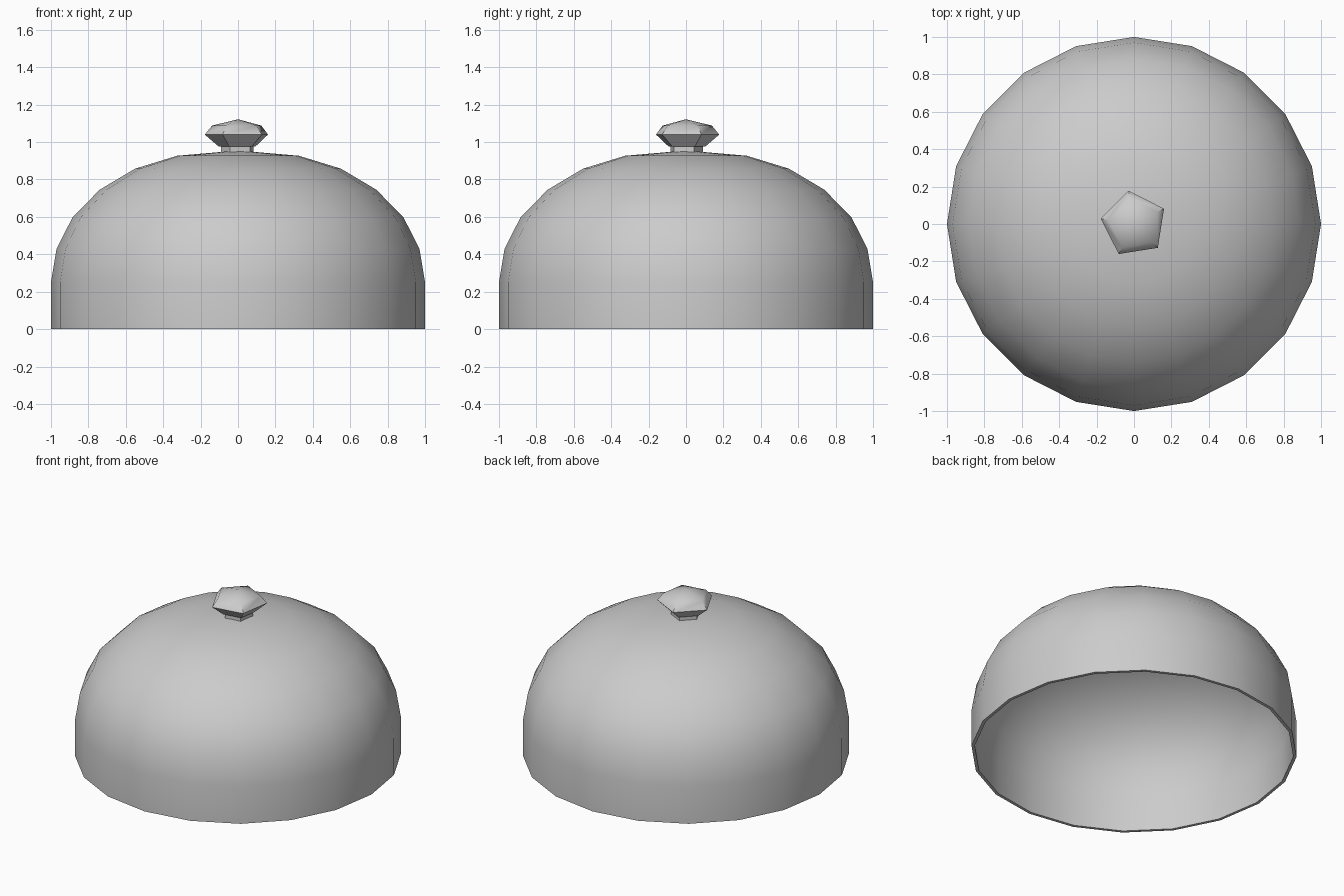
import bpy, bmesh, math

if "Cube" in bpy.data.objects:
    bpy.data.objects.remove(bpy.data.objects["Cube"])


def lathe(name, profile, sides, start=0.0, smooth_angle=30):
    """Revolve (radius, z) points around z; zero radius becomes a pole."""
    bm = bmesh.new()
    rings = []
    for r, z in profile:
        if r == 0:
            rings.append([bm.verts.new((0, 0, z))] * sides)
        else:
            rings.append([bm.verts.new((r * math.cos(start + math.tau * i / sides),
                                        r * math.sin(start + math.tau * i / sides), z))
                          for i in range(sides)])
    for a, b in zip(rings, rings[1:]):
        for i in range(sides):
            j = (i + 1) % sides
            bm.faces.new(list(dict.fromkeys((a[i], a[j], b[j], b[i]))))
    bmesh.ops.recalc_face_normals(bm, faces=bm.faces)
    mesh = bpy.data.meshes.new(name)
    bm.to_mesh(mesh)
    bm.free()
    obj = bpy.data.objects.new(name, mesh)
    bpy.context.collection.objects.link(obj)
    bpy.ops.object.select_all(action='DESELECT')
    obj.select_set(True)
    bpy.context.view_layer.objects.active = obj
    bpy.ops.object.shade_smooth_by_angle(angle=math.radians(smooth_angle))
    return obj


# Hollow dome: outer skin from the top down, then inner skin back up
outer = [(0, 0.955), (0.325, 0.927), (0.55, 0.858), (0.74, 0.745),
         (0.885, 0.597), (0.97, 0.43), (1.0, 0.25), (1.0, 0.0)]
t = 0.02
inner = [(r * (1 - t), z * (1 - t)) for r, z in reversed(outer)]
lathe("dome_cover", outer + inner, 20, smooth_angle=40)

# Five-sided knob on a short neck
twist = math.radians(27)
lathe("knob_neck", [(0, 0.94), (0.092, 0.94), (0.092, 0.978), (0, 0.978)], 5, twist)
lathe("knob", [(0, 0.976), (0.104, 0.976), (0.18, 1.04), (0.14, 1.088), (0, 1.122)],
      5, twist, smooth_angle=40)
